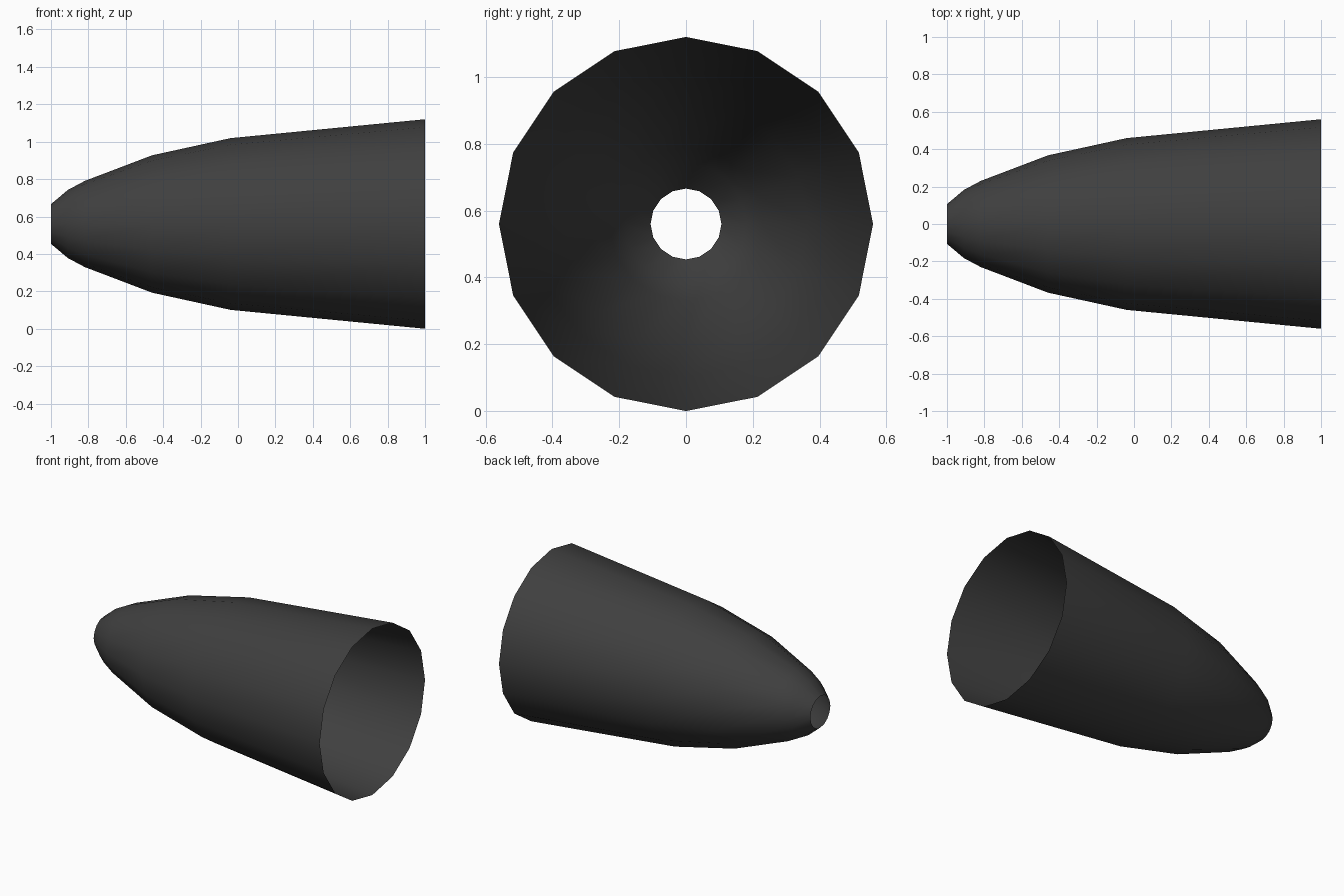
import bpy, bmesh
from math import sin, cos, pi

if "Cube" in bpy.data.objects:
    bpy.data.objects.remove(bpy.data.objects["Cube"])

SIDES = 16
CENTRE_Z = 0.56
# Profile along x: (position, radius), from small opening to wide opening
PROFILE = [(-1.0, 0.106), (-0.91, 0.182), (-0.82, 0.23),
           (-0.46, 0.367), (-0.04, 0.459), (1.0, 0.56)]

# Thin open-ended tapered shell
bm = bmesh.new()
rings = [[bm.verts.new((x, r * sin(2 * pi * i / SIDES),
                        CENTRE_Z + r * cos(2 * pi * i / SIDES)))
          for i in range(SIDES)] for x, r in PROFILE]
for a, b in zip(rings, rings[1:]):
    for i in range(SIDES):
        j = (i + 1) % SIDES
        face = bm.faces.new((a[i], b[i], b[j], a[j]))
        face.normal_update()
        mid = face.calc_center_median()
        if face.normal.y * mid.y + face.normal.z * (mid.z - CENTRE_Z) < 0:
            face.normal_flip()
        face.smooth = True

mesh = bpy.data.meshes.new("tapered_shell")
bm.to_mesh(mesh)
bm.free()
shell = bpy.data.objects.new("tapered_shell", mesh)
bpy.context.collection.objects.link(shell)

# Dark grey finish
mat = bpy.data.materials.new("dark_grey")
mat.diffuse_color = (0.05, 0.05, 0.05, 1)
mat.use_nodes = True
mat.node_tree.nodes["Principled BSDF"].inputs["Base Color"].default_value = mat.diffuse_color
mesh.materials.append(mat)
